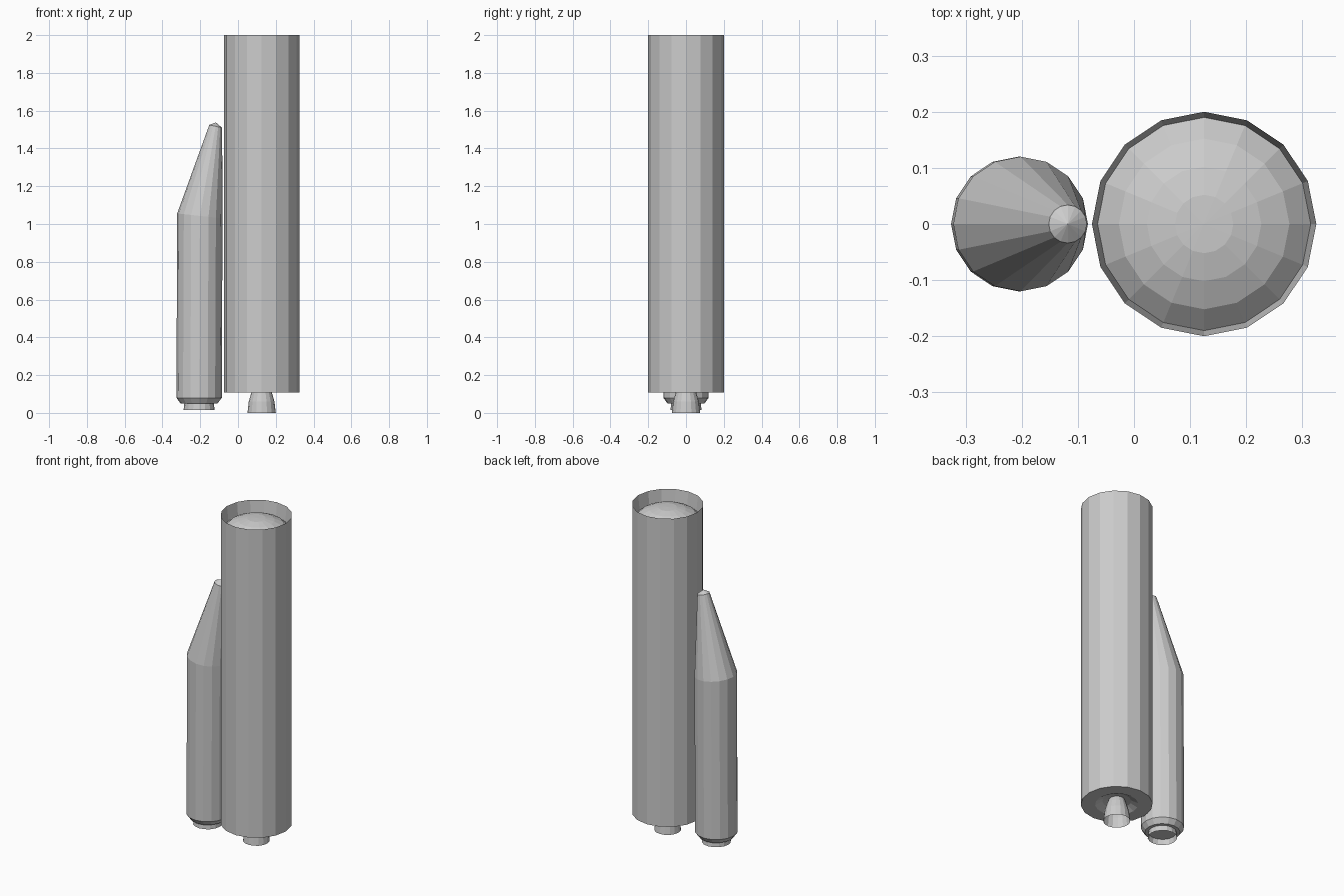
import bpy, bmesh, math

if "Cube" in bpy.data.objects:
    bpy.data.objects.remove(bpy.data.objects["Cube"])

SIDES = 16


def loft(name, rings, cap_start=False, cap_end=False, apex=None):
    """Skin 16-sided rings given as (centre x, centre z, radius, slant in x)."""
    bm = bmesh.new()
    loops = []
    for cx, cz, r, slant in rings:
        loop = []
        for i in range(SIDES):
            a = 2 * math.pi * i / SIDES
            dx = r * math.cos(a)
            loop.append(bm.verts.new((cx + dx, r * math.sin(a), cz + slant * dx)))
        loops.append(loop)
    for lo, hi in zip(loops, loops[1:]):
        for i in range(SIDES):
            j = (i + 1) % SIDES
            bm.faces.new((lo[i], lo[j], hi[j], hi[i]))
    if cap_start:
        bm.faces.new(loops[0][::-1])
    if cap_end:
        bm.faces.new(loops[-1])
    if apex:
        tip = bm.verts.new(apex)
        for i in range(SIDES):
            bm.faces.new((loops[-1][i], loops[-1][(i + 1) % SIDES], tip))
    mesh = bpy.data.meshes.new(name)
    bm.to_mesh(mesh)
    bm.free()
    obj = bpy.data.objects.new(name, mesh)
    bpy.context.collection.objects.link(obj)
    return obj


def straight(cx, profile):
    return [(cx, z, r, 0) for z, r in profile]


CORE_X = 0.125

# Core stage: recessed base, outer wall, open rim and domed tank top inside
loft("core_stage", straight(CORE_X, [
    (0.135, 0.04), (0.128, 0.08), (0.107, 0.12), (0.107, 0.2),
    (2.0, 0.2), (1.91, 0.19), (1.945, 0.152), (1.968, 0.102), (1.98, 0.052)]),
    cap_start=True, apex=(CORE_X, 0, 1.982))

# Core engine bell, open at the bottom
loft("core_nozzle", straight(CORE_X, [
    (0.0, 0.075), (0.06, 0.068), (0.105, 0.055), (0.14, 0.042)]), cap_end=True)

# Side booster: chamfered base, body, slanted nose leaning to the core
loft("booster", [
    (-0.206, 0.05, 0.098, 0), (-0.206, 0.08, 0.12, 0),
    (-0.202, 1.043, 0.12, -0.11),
    (-0.118, 1.517, 0.034, -0.22)],
    cap_start=True, apex=(-0.118, 0, 1.538))

# Booster nozzle, open at the bottom
loft("booster_nozzle", straight(-0.206, [(0.016, 0.082), (0.052, 0.078)]))
